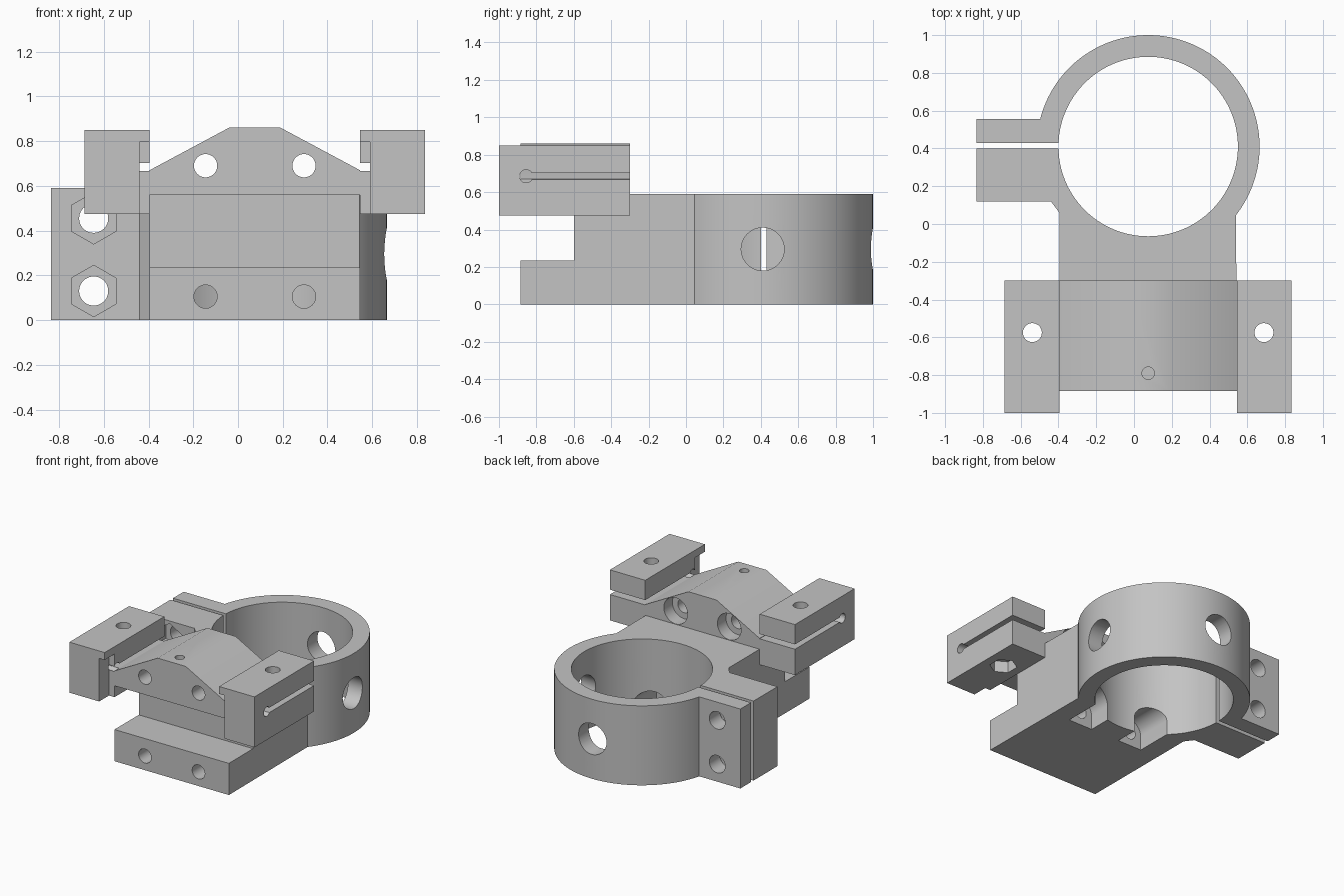
import bpy, bmesh, math

cube = bpy.data.objects.get("Cube")
if cube:
    bpy.data.objects.remove(cube, do_unlink=True)

grey = bpy.data.materials.new("plain_grey")
grey.use_nodes = True
grey.diffuse_color = (0.55, 0.55, 0.55, 1)
grey.node_tree.nodes["Principled BSDF"].inputs["Base Color"].default_value = (0.55, 0.55, 0.55, 1)


def circle(u, v, r, n=48, start=0.0, end=math.tau):
    """Points on a circle, or on an arc when start and end are given."""
    steps = n if end - start >= math.tau else n - 1
    return [(u + r * math.cos(start + (end - start) * i / steps),
             v + r * math.sin(start + (end - start) * i / steps)) for i in range(n)]


def rect(u0, u1, v0, v1):
    return [(u0, v0), (u1, v0), (u1, v1), (u0, v1)]


def hexagon(u, v, r):
    return circle(u, v, r, 6, math.pi / 2, math.pi / 2 + math.tau)


def prism(name, points, axis, lo, hi):
    """Extrude a 2D outline along an axis, from lo to hi."""
    place = {"x": lambda u, v, w: (w, u, v),
             "y": lambda u, v, w: (u, w, v),
             "z": lambda u, v, w: (u, v, w)}[axis]
    bm = bmesh.new()
    low = [bm.verts.new(place(u, v, lo)) for u, v in points]
    high = [bm.verts.new(place(u, v, hi)) for u, v in points]
    bm.faces.new(low)
    bm.faces.new(high)
    for i in range(len(low)):
        j = (i + 1) % len(low)
        bm.faces.new((low[i], low[j], high[j], high[i]))
    bmesh.ops.recalc_face_normals(bm, faces=bm.faces)
    mesh = bpy.data.meshes.new(name)
    bm.to_mesh(mesh)
    bm.free()
    mesh.materials.append(grey)
    obj = bpy.data.objects.new(name, mesh)
    bpy.context.collection.objects.link(obj)
    return obj


def carve(obj, cuts):
    """Subtract a list of (outline, axis, lo, hi) prisms and bake the result."""
    cutters = []
    for cut in cuts:
        cutter = prism("cutter", *cut)
        cutter.hide_render = True
        mod = obj.modifiers.new("cut", "BOOLEAN")
        mod.operation = "DIFFERENCE"
        mod.solver = "EXACT"
        mod.object = cutter
        cutters.append(cutter)
    bpy.context.view_layer.update()
    graph = bpy.context.evaluated_depsgraph_get()
    baked = bpy.data.meshes.new_from_object(obj.evaluated_get(graph))
    obj.modifiers.clear()
    obj.data = baked
    for cutter in cutters:
        bpy.data.objects.remove(cutter, do_unlink=True)
    bpy.ops.object.select_all(action="DESELECT")
    obj.select_set(True)
    bpy.context.view_layer.objects.active = obj
    bpy.ops.object.shade_smooth_by_angle(angle=math.radians(30))


MID = 0.075                   # centre line of the clamp and carriage
RING_Y = 0.41
LEFT, RIGHT = -0.395, 0.545   # sides of the body
BOLTS = (MID - 0.22, MID + 0.22)

# Ring clamp: ring, split ears and foot in one outline
outline = circle(MID, RING_Y, 0.59, 90, math.radians(-38), math.radians(165.8))
outline += [(-0.835, 0.555), (-0.835, 0.12), (-0.44, 0.12), (LEFT, 0.06),
            (LEFT, -0.885), (RIGHT, -0.885)]
clamp = prism("ring_clamp", outline, "z", 0, 0.59)
cuts = [
    (circle(MID, RING_Y, 0.475, 128), "z", -0.1, 0.7),        # bore
    (rect(-0.9, -0.3, 0.40, 0.43), "z", -0.1, 0.7),           # clamp split
    (rect(-0.6, 0.8, 0.235, 0.8), "y", -1.1, -0.6),           # step above the foot
    (circle(RING_Y, 0.295, 0.115), "x", 0.3, 0.9),            # side hole
    (circle(MID, 0.295, 0.115), "y", 0.65, 1.2),              # back hole
]
for z in (0.13, 0.455):                                       # ear bolts and nuts
    cuts.append((circle(-0.645, z, 0.065), "y", 0.0, 0.7))
    cuts.append((hexagon(-0.645, z, 0.115), "y", 0.0, 0.22))
for x in BOLTS:                                               # foot bolts, arched channels
    cuts.append((circle(x, 0.105, 0.052), "y", -1.0, 0.1))
    arch = circle(x, 0.105, 0.1, 25, 0, math.pi) + [(x - 0.1, -0.1), (x + 0.1, -0.1)]
    cuts.append((arch, "y", -0.22, 0.15))
carve(clamp, cuts)

# Carriage: hipped block resting on the body
hip = [(LEFT, 0.56), (RIGHT, 0.56), (RIGHT, 0.67), (0.19, 0.86), (-0.04, 0.86), (LEFT, 0.67)]
carriage = prism("carriage", hip, "y", -0.885, -0.30)
cuts = [(rect(-0.6, 0.8, 0.4, 0.59), "y", -0.6, -0.1),        # seat on the body
        (circle(MID, -0.79, 0.033), "z", 0.4, 1.0)]           # set screw hole
for x in BOLTS:                                               # bolts with counterbores
    cuts.append((circle(x, 0.69, 0.052), "y", -1.0, -0.1))
    cuts.append((circle(x, 0.69, 0.097), "y", -0.40, -0.1))
carve(carriage, cuts)

# Split jaws on both sides of the carriage
for name, s in (("right_jaw", -1), ("left_jaw", 1)):
    def side(a, b):
        return sorted((MID + s * a, MID + s * b))
    jaw = prism(name, rect(*side(0.47, 0.76), 0.475, 0.85), "y", -1.0, -0.30)
    hole_x = MID + s * 0.613
    carve(jaw, [
        (rect(-0.855, -0.1, 0.667, 0.703), "x", -1.0, 1.0),             # slit
        (circle(-0.855, 0.685, 0.035, 32), "x", -1.0, 1.0),             # slit relief
        (rect(*side(0.4, 0.515), 0.3, 0.795), "y", -1.2, -0.885),       # inner front notch
        (circle(hole_x, -0.575, 0.05), "z", 0.3, 1.0),                  # clamp bolt
        (hexagon(hole_x, -0.575, 0.095), "z", 0.3, 0.56),               # nut pocket
    ])
